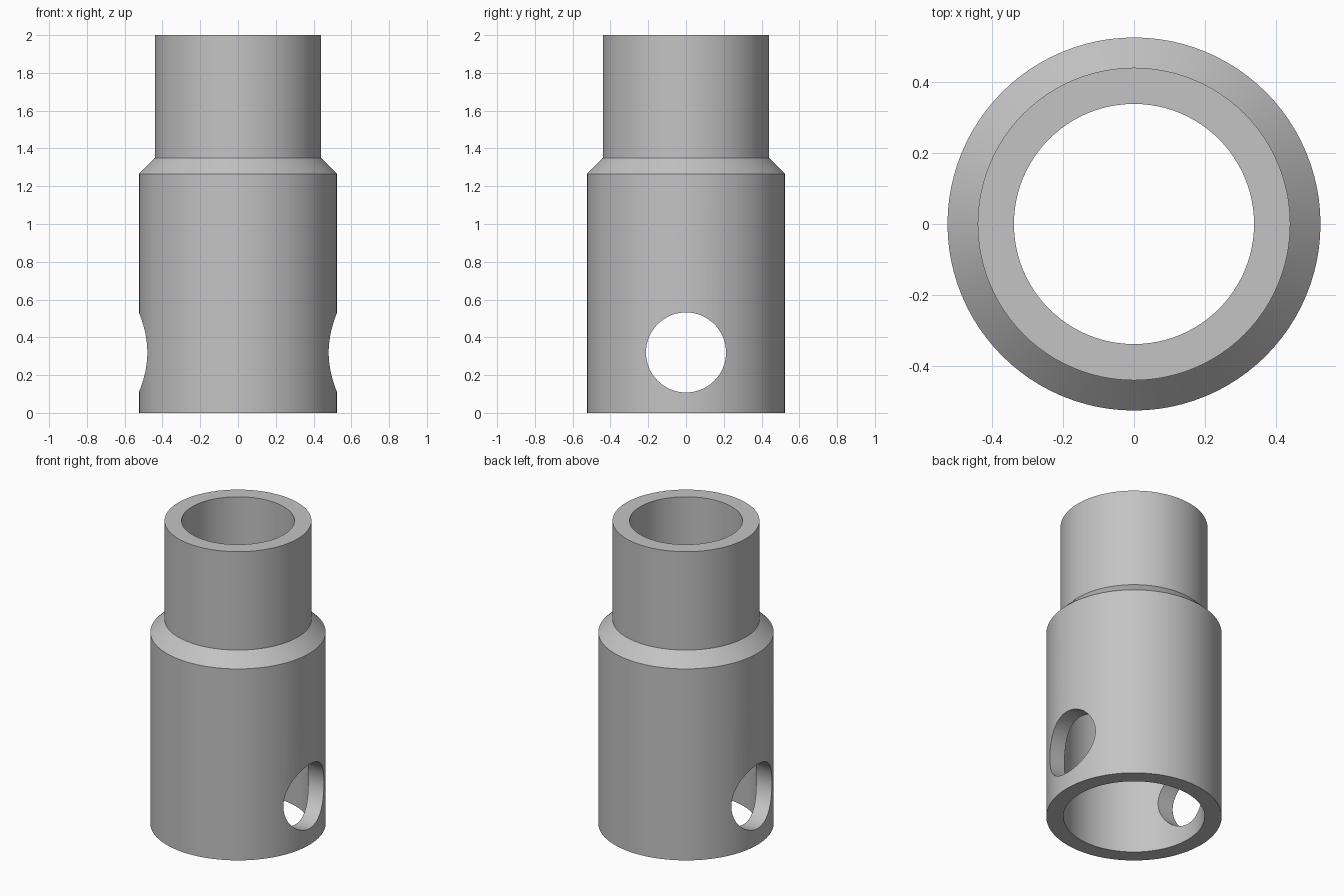
import bpy, bmesh, math

if "Cube" in bpy.data.objects:
    bpy.data.objects.remove(bpy.data.objects["Cube"])

SEGMENTS = 96

# Single grey material
grey = bpy.data.materials.new("light grey")
grey.diffuse_color = (0.55, 0.55, 0.55, 1)
grey.use_nodes = True
grey.node_tree.nodes["Principled BSDF"].inputs["Base Color"].default_value = grey.diffuse_color

# Stepped sleeve: closed wall section (radius, height) turned around z
section = [(0.423, 0), (0.525, 0), (0.525, 1.265), (0.44, 1.35),
           (0.44, 2), (0.338, 2), (0.338, 1.31), (0.423, 1.225)]
bm = bmesh.new()
verts = [bm.verts.new((r, 0, z)) for r, z in section]
edges = [bm.edges.new((verts[i], verts[(i + 1) % len(verts)]))
         for i in range(len(verts))]
bmesh.ops.spin(bm, geom=verts + edges, cent=(0, 0, 0), axis=(0, 0, 1),
               angle=math.tau, steps=SEGMENTS)
bmesh.ops.remove_doubles(bm, verts=bm.verts[:], dist=1e-4)
bmesh.ops.recalc_face_normals(bm, faces=bm.faces[:])
mesh = bpy.data.meshes.new("stepped_sleeve")
bm.to_mesh(mesh)
bm.free()
mesh.materials.append(grey)
sleeve = bpy.data.objects.new("stepped_sleeve", mesh)
bpy.context.collection.objects.link(sleeve)

# Cross hole drilled through both side walls along x
bpy.ops.mesh.primitive_cylinder_add(vertices=64, radius=0.212, depth=1.6,
                                    location=(0, 0, 0.32),
                                    rotation=(0, math.pi / 2, 0))
drill = bpy.context.object
drill.name = "cross_hole_cutter"
drill.hide_render = True
drill.data.materials.append(grey)

cut = sleeve.modifiers.new("cross_hole", 'BOOLEAN')
cut.operation = 'DIFFERENCE'
cut.solver = 'EXACT'
cut.object = drill

bpy.ops.object.select_all(action='DESELECT')
sleeve.select_set(True)
bpy.context.view_layer.objects.active = sleeve
bpy.ops.object.modifier_apply(modifier=cut.name)
bpy.data.objects.remove(drill)

# Smooth round walls, crisp rims
bpy.ops.object.shade_smooth_by_angle(angle=math.radians(30))
